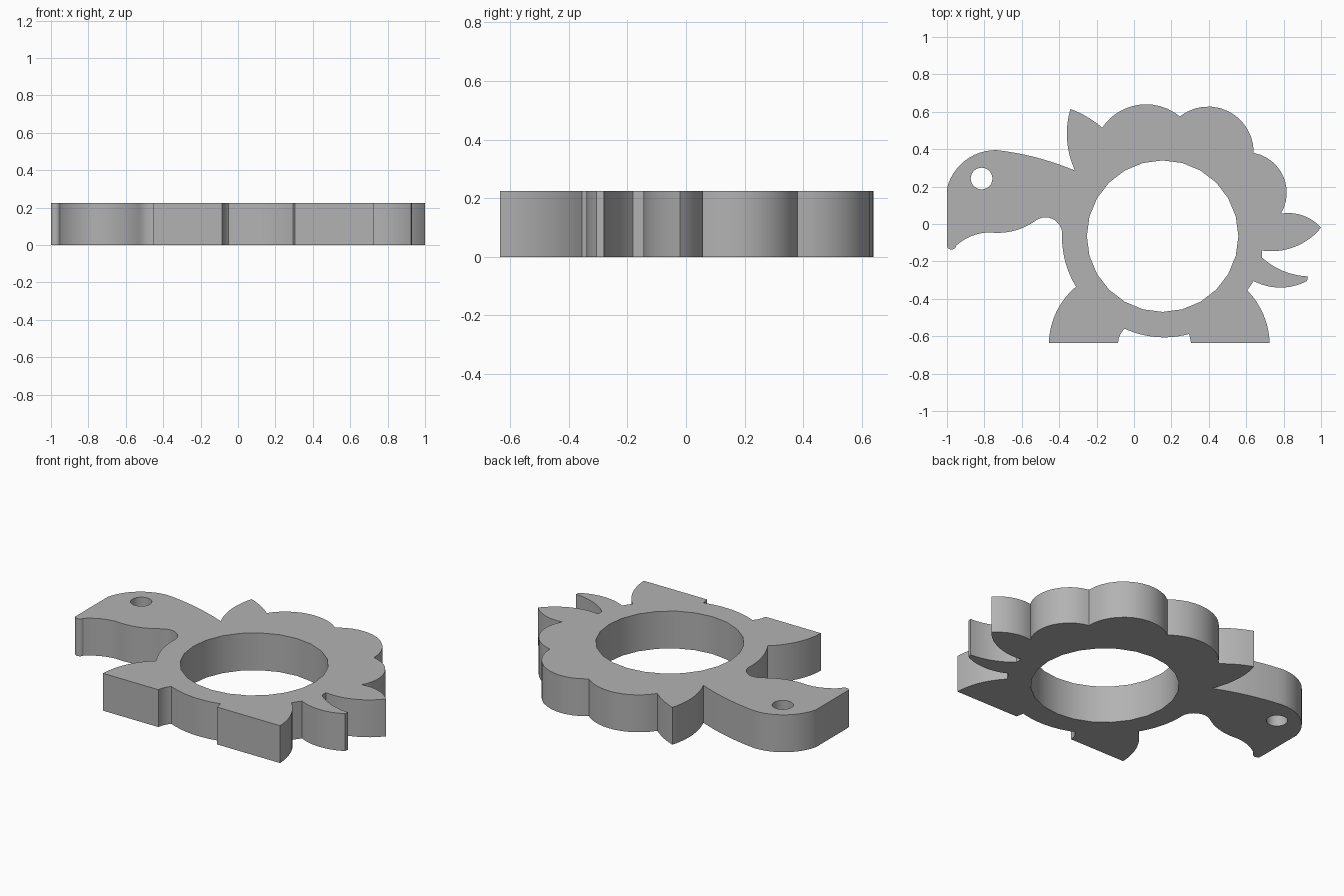
import bpy, bmesh
from math import cos, sin, atan2, pi, radians
from mathutils import Vector
from mathutils.geometry import intersect_point_line

HEIGHT = 0.225

cube = bpy.data.objects.get("Cube")
if cube:
    bpy.data.objects.remove(cube, do_unlink=True)


def arc(start, mid, end, steps=12):
    """Points after start on the circle through three points."""
    (ax, ay), (bx, by), (cx, cy) = start, mid, end
    d = 2 * (ax * (by - cy) + bx * (cy - ay) + cx * (ay - by))
    a2, b2, c2 = ax * ax + ay * ay, bx * bx + by * by, cx * cx + cy * cy
    center = Vector(((a2 * (by - cy) + b2 * (cy - ay) + c2 * (ay - by)) / d,
                     (a2 * (cx - bx) + b2 * (ax - cx) + c2 * (bx - ax)) / d))
    r = (Vector(start) - center).length
    angle = lambda p: atan2(p[1] - center.y, p[0] - center.x)
    a0 = angle(start)
    sweep = (angle(end) - a0) % (2 * pi)
    if (angle(mid) - a0) % (2 * pi) > sweep:
        sweep -= 2 * pi
    return [(center.x + r * cos(a0 + sweep * i / steps),
             center.y + r * sin(a0 + sweep * i / steps)) for i in range(1, steps + 1)]


def trace(start, parts):
    """Each step is (end,) for a straight edge or (mid, end) for an arc."""
    points = [start]
    for part in parts:
        for step in part:
            points += arc(points[-1], *step) if len(step) == 2 else [step[0]]
    return points[:-1]


def circle(x, y, r, sides):
    return [(x + r * cos(2 * pi * i / sides), y + r * sin(2 * pi * i / sides))
            for i in range(sides)]


# Silhouette, running from the brow around the underside, tail and shell
beak = [((-1, -0.12),), ((-0.985, -0.135), (-0.95, -0.115))]
jaw = [((-0.87, -0.065), (-0.77, -0.045)), ((-0.63, -0.033), (-0.53, 0.015)),
       ((-0.465, 0.035), (-0.385, -0.04))]
chest = [((-0.385, -0.08),), ((-0.365, -0.21), (-0.31, -0.335))]
front_leg = [((-0.415, -0.47), (-0.455, -0.635)), ((-0.085, -0.635),),
             ((-0.075, -0.595), (-0.05, -0.56))]
belly = [((0.13, -0.605), (0.295, -0.588)), ((0.305, -0.635),)]
back_leg = [((0.725, -0.635),), ((0.69, -0.48), (0.605, -0.355)), ((0.64, -0.305),)]
lower_tail = [((0.785, -0.34), (0.925, -0.305)), ((0.93, -0.28),),
              ((0.8, -0.252), (0.685, -0.18)), ((0.685, -0.142),)]
upper_tail = [((0.86, -0.122), (1, -0.02)), ((0.895, 0.048), (0.785, 0.055))]
shell = [((0.785, 0.28), (0.64, 0.38)), ((0.56, 0.565), (0.245, 0.575)),
         ((0.065, 0.64), (-0.17, 0.515))]
neck_spike = [((-0.26, 0.578), (-0.34, 0.615)), ((-0.357, 0.44), (-0.315, 0.285))]
head = [((-0.52, 0.355), (-0.735, 0.395)), ((-0.92, 0.325), (-1, 0.19))]
outline = trace((-1, 0.19), [beak, jaw, chest, front_leg, belly, back_leg,
                             lower_tail, upper_tail, shell, neck_spike, head])

# Filled flat curve with the ring opening and eye hole, extruded to a plate
curve = bpy.data.curves.new("turtle_profile", "CURVE")
curve.dimensions = "2D"
curve.fill_mode = "BOTH"
curve.extrude = HEIGHT / 2
for loop in (outline, circle(0.153, -0.065, 0.405, 24), circle(-0.815, 0.243, 0.058, 32)):
    spline = curve.splines.new("POLY")
    spline.points.add(len(loop) - 1)
    for point, (x, y) in zip(spline.points, loop):
        point.co = (x, y, 0, 1)
    spline.use_cyclic_u = True

helper = bpy.data.objects.new("turtle_profile", curve)
bpy.context.collection.objects.link(helper)
bpy.context.view_layer.update()
mesh = bpy.data.meshes.new_from_object(
    helper.evaluated_get(bpy.context.evaluated_depsgraph_get()))
bpy.data.objects.remove(helper, do_unlink=True)

# Weld the walls to the caps and stand the plate on the ground
bm = bmesh.new()
bm.from_mesh(mesh)
bmesh.ops.remove_doubles(bm, verts=bm.verts, dist=0.0005)
bmesh.ops.translate(bm, verts=bm.verts, vec=(0, 0, HEIGHT / 2))
bmesh.ops.recalc_face_normals(bm, faces=bm.faces)
bm.to_mesh(mesh)
bm.free()

grey = bpy.data.materials.new("plain grey")
grey.use_nodes = True
color = (0.45, 0.45, 0.45, 1)
grey.diffuse_color = color
grey.node_tree.nodes["Principled BSDF"].inputs["Base Color"].default_value = color
mesh.materials.clear()
mesh.materials.append(grey)

plate = bpy.data.objects.new("turtle_ring_plate", mesh)
bpy.context.collection.objects.link(plate)
bpy.ops.object.select_all(action="DESELECT")
plate.select_set(True)
bpy.context.view_layer.objects.active = plate
bpy.ops.object.shade_smooth_by_angle(angle=radians(30))
